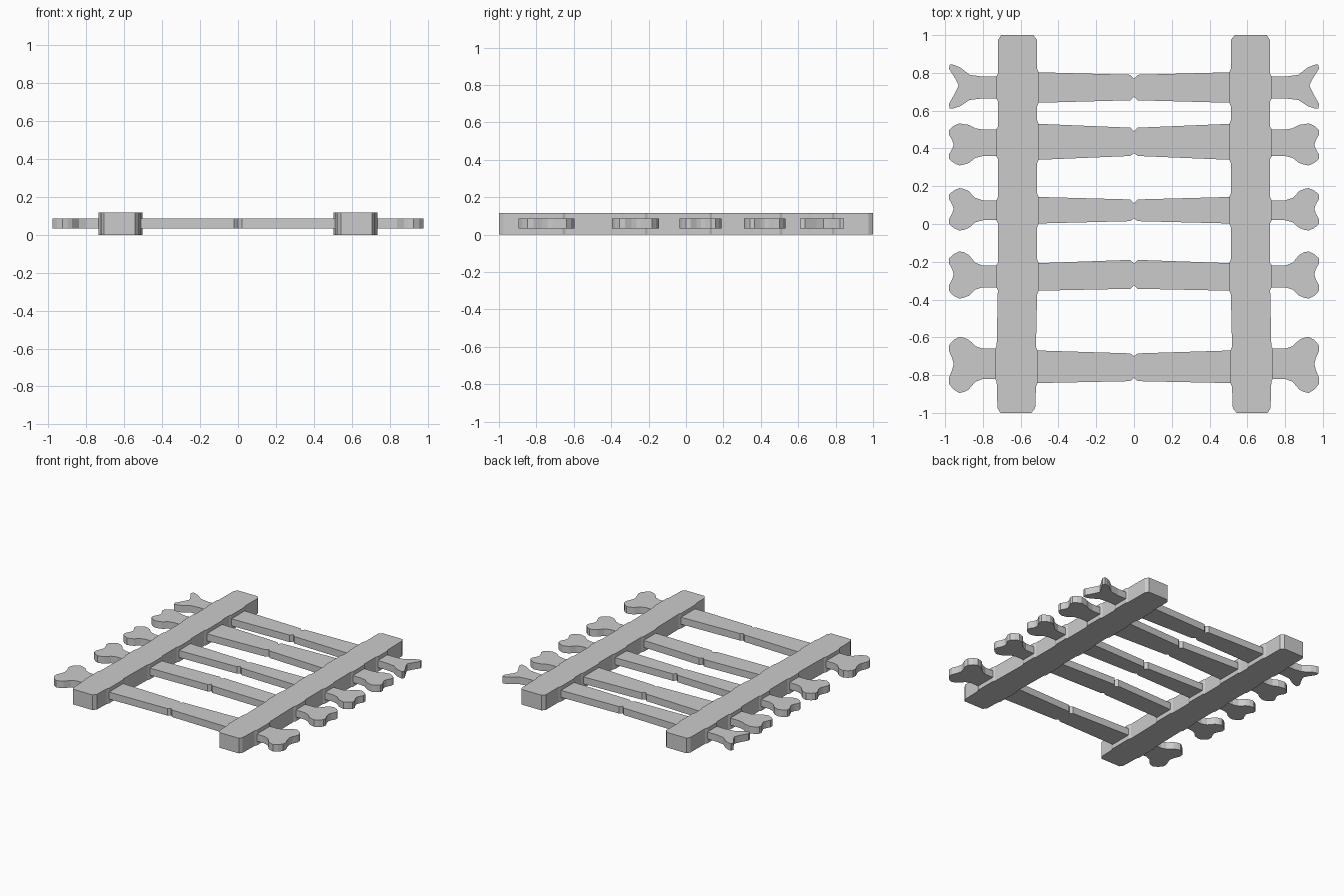
import bpy, bmesh

if "Cube" in bpy.data.objects:
    bpy.data.objects.remove(bpy.data.objects["Cube"])


def slab(name, outline, z0, z1):
    """Extrude a closed 2D outline between two heights."""
    bm = bmesh.new()
    face = bm.faces.new([bm.verts.new((x, y, z0)) for x, y in outline])
    ext = bmesh.ops.extrude_face_region(bm, geom=[face])
    for v in ext["geom"]:
        if isinstance(v, bmesh.types.BMVert):
            v.co.z = z1
    bmesh.ops.recalc_face_normals(bm, faces=bm.faces)
    me = bpy.data.meshes.new(name)
    bm.to_mesh(me)
    bm.free()
    ob = bpy.data.objects.new(name, me)
    bpy.context.collection.objects.link(ob)
    return ob


# Rung shafts: top and bottom y at the middle notch, beside it, at the rail, at the neck
shafts = [
    ((0.77, 0.79, 0.803, 0.78), (0.675, 0.655, 0.642, 0.665)),
    ((0.49, 0.51, 0.53, 0.50), (0.375, 0.36, 0.34, 0.36)),
    ((0.11, 0.13, 0.143, 0.125), (0.03, 0.015, 0.003, 0.02)),
    ((-0.21, -0.19, -0.207, -0.22), (-0.325, -0.343, -0.353, -0.335)),
    ((-0.70, -0.685, -0.67, -0.66), (-0.815, -0.832, -0.842, -0.82)),
]
# Knob ends: highest, middle dent and lowest y
knobs = [(0.845, 0.735, 0.61), (0.533, 0.42, 0.31), (0.19, 0.08, -0.035),
         (-0.145, -0.265, -0.395), (-0.597, -0.74, -0.895)]


def lobe(neck, tip, dent):
    """Rounded half of a knob, from neck to outer dent."""
    d = tip - dent
    return [(0.80, neck), (0.84, neck + (tip - neck) * 0.2),
            (0.875, neck + (tip - neck) * 0.75), (0.90, tip - d * 0.04),
            (0.925, tip), (0.955, tip - d * 0.12), (0.978, tip - d * 0.3),
            (0.98, tip - d * 0.52), (0.962, dent + d * 0.2)]


def spike(neck, tip, dent):
    """Pointed half of the forked end."""
    d = tip - dent
    return [(0.80, neck), (0.87, neck + (tip - neck) * 0.15),
            (0.92, neck + (tip - neck) * 0.75), (0.955, tip - d * 0.02),
            (0.975, tip), (0.98, tip - d * 0.2), (0.945, dent + d * 0.3)]


# Bone rungs
for i, ((t, b), (hi, mid, lo)) in enumerate(zip(shafts, knobs)):
    end = spike if i == 0 else lobe
    xs = (0, 0.02, 0.5, 0.72)
    right = list(zip(xs, t)) + end(t[3], hi, mid)
    right += [(0.928 if i == 0 else 0.955, mid)]
    right += end(b[3], lo, mid)[::-1] + list(zip(xs, b))[::-1]
    left = [(-x, y) for x, y in right[1:-1]][::-1]
    slab("bone_rung_%d" % (i + 1), right + left, 0.033, 0.087)


# Side rails, with a small flare where each rung passes through
def rail_side(base, step, k, reach):
    pts = []
    for t, b in shafts:
        hi, lo = t[k], b[k]
        shift = 0.01 if hi < -0.6 else 0.0
        x = base + shift * 0.6
        pts += [(x, hi + reach), (x + step, hi), (x + step, lo), (x, lo - reach)]
    return pts


inner = rail_side(0.513, -0.008, 2, 0.02)
outer = rail_side(0.721, 0.008, 3, 0.015)
outline = [(0.533, 1.0), (0.513, 0.975)] + inner
outline += [(0.523, -0.975), (0.543, -1.0), (0.707, -1.0), (0.723, -0.975)]
outline += outer[::-1] + [(0.719, 0.975), (0.703, 1.0)]
for side, s in (("right", 1), ("left", -1)):
    slab(side + "_rail", [(s * x, y) for x, y in outline], 0.0, 0.117)
